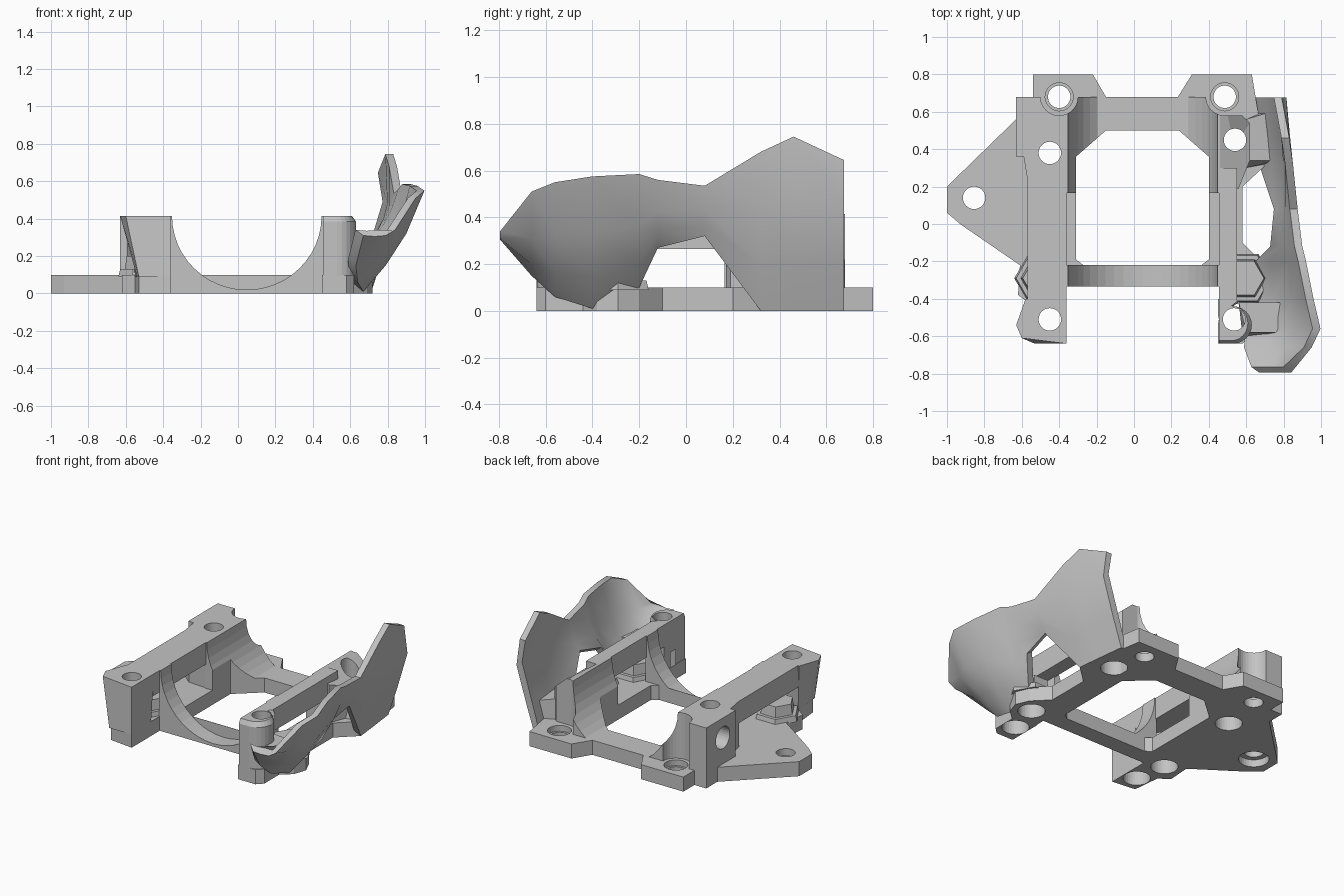
import bpy, bmesh, math

if "Cube" in bpy.data.objects:
    bpy.data.objects.remove(bpy.data.objects["Cube"])

grey = bpy.data.materials.new("plain grey")
grey.diffuse_color = (0.55, 0.55, 0.55, 1)
grey.use_nodes = True
grey.node_tree.nodes["Principled BSDF"].inputs["Base Color"].default_value = grey.diffuse_color
CX = 0.047          # centre of the cradle opening
TOP = 0.415         # top of the rails


def finish(name, bm):
    bmesh.ops.recalc_face_normals(bm, faces=bm.faces)
    me = bpy.data.meshes.new(name)
    bm.to_mesh(me)
    bm.free()
    ob = bpy.data.objects.new(name, me)
    bpy.context.collection.objects.link(ob)
    me.materials.append(grey)
    return ob


def loft(name, low, high):
    """Solid between two matching 3D loops."""
    bm = bmesh.new()
    a = [bm.verts.new(p) for p in low]
    b = [bm.verts.new(p) for p in high]
    n = len(a)
    bm.faces.new(a)
    bm.faces.new(b)
    for i in range(n):
        j = (i + 1) % n
        bm.faces.new((a[i], a[j], b[j], b[i]))
    return finish(name, bm)


def prism(name, pts, z0, z1):
    return loft(name, [(x, y, z0) for x, y in pts], [(x, y, z1) for x, y in pts])


def box(name, x0, x1, y0, y1, z0, z1):
    return prism(name, [(x0, y0), (x1, y0), (x1, y1), (x0, y1)], z0, z1)


def ring(x, y, r, n=32):
    return [(x + r * math.cos(math.tau * i / n), y + r * math.sin(math.tau * i / n)) for i in range(n)]


def boolean(ob, cutters):
    """Subtract helper solids and discard them."""
    for c in cutters:
        m = ob.modifiers.new("bool", "BOOLEAN")
        m.operation, m.object, m.solver = "DIFFERENCE", c, "EXACT"
        dg = bpy.context.evaluated_depsgraph_get()
        me = bpy.data.meshes.new_from_object(ob.evaluated_get(dg))
        ob.modifiers.clear()
        ob.data = me
        bpy.data.objects.remove(c)


def hole(x, y, r, z0=-0.1, z1=0.6):
    return prism("cutter", ring(x, y, r), z0, z1)


def opening():
    """Chamfered central window."""
    return prism("cutter", [(-0.31, -0.19), (-0.27, -0.22), (0.36, -0.22), (0.40, -0.19), (0.40, 0.36),
                            (0.24, 0.5), (-0.15, 0.5), (-0.31, 0.36)], -0.1, 0.6)


rail_holes = [(-0.45, -0.51), (-0.45, 0.38), (0.54, 0.45), (0.535, -0.51)]
tab_holes = [(-0.40, 0.68), (0.485, 0.68)]
bosses = [(-0.49, -0.29), (0.59, -0.29)]

# Base plate with rear tabs and side ear
outline = [(-0.36, -0.64), (-0.36, -0.33), (0.45, -0.33), (0.45, -0.64), (0.58, -0.64), (0.62, -0.6),
           (0.62, -0.44), (0.69, -0.38), (0.72, -0.29), (0.68, -0.2), (0.58, -0.1), (0.58, 0.2),
           (0.71, 0.32), (0.65, 0.68), (0.63, 0.8), (0.31, 0.8), (0.235, 0.68), (-0.15, 0.68),
           (-0.22, 0.8), (-0.54, 0.8), (-0.54, 0.68), (-0.63, 0.68), (-0.63, 0.56), (-1, 0.2),
           (-1, 0.06), (-0.93, 0), (-0.61, -0.22), (-0.62, -0.38), (-0.55, -0.43), (-0.53, -0.62)]
base = prism("base_plate", outline, 0, 0.1)
cuts = [opening(), box("cutter", -0.36, 0.455, -0.4, -0.222, -0.1, 0.6)]
cuts += [hole(-0.855, 0.14, 0.06), hole(-0.855, 0.14, 0.095, -0.1, 0.05)]
cuts += [hole(x, y, 0.085) for x, y in rail_holes + bosses]
cuts += [hole(x, y, 0.06) for x, y in tab_holes]
cuts += [hole(x, y, 0.075, 0.06, 0.2) for x, y in tab_holes]
boolean(base, cuts)


# Cradle arches: half-round saddle in front, side fillets behind
def arch(name, y0, y1):
    prof = [(0.46, TOP), (0.46, 0), (-0.366, 0), (-0.366, TOP)]
    for i in range(25):
        a = math.pi + math.pi * i / 24
        prof.append((CX + 0.4 * math.cos(a), TOP + 0.395 * math.sin(a)))
    return loft(name, [(x, y0, z) for x, z in prof], [(x, y1, z) for x, z in prof])


arch("front_saddle", -0.335, -0.22)
rear = arch("rear_arch_fillets", 0.165, 0.678)
boolean(rear, [opening()] + [hole(x, y, 0.1) for x, y in tab_holes])


def drill(ob, tab, holes):
    """Screw clearances shared by the rail parts."""
    boolean(ob, [hole(*tab, 0.1, 0.05)] + [hole(x, y, 0.06) for x, y in holes]
            + [hole(x, y, 0.085, -0.1, 0.2) for x, y in holes])


# Left rail: bridge, flared front pillar, rear pillar with side bore
low = [(-0.36, -0.64), (-0.53, -0.64), (-0.54, -0.55), (-0.55, -0.43), (-0.36, -0.43)]
high = [(-0.36, -0.64), (-0.6, -0.61), (-0.63, -0.54), (-0.58, -0.4), (-0.36, -0.4)]
left = [loft("left_front_pillar", [(x, y, 0.09) for x, y in low], [(x, y, TOP) for x, y in high]),
        box("left_bridge", -0.57, -0.36, -0.41, 0.3, 0.265, TOP),
        prism("left_rear_pillar", [(-0.36, 0.17), (-0.5, 0.18), (-0.57, 0.24), (-0.59, 0.36), (-0.63, 0.36),
                                   (-0.63, 0.68), (-0.36, 0.68)], 0.09, TOP)]
bore = [(-0.8, y, z) for y, z in ring(0.5, 0.28, 0.075)]
boolean(left[2], [loft("cutter", bore, [(-0.5, y, z) for _, y, z in bore])])
for ob in left:
    drill(ob, tab_holes[0], rail_holes[:2])

# Right rail: rounded front pillar, narrow bridge, rear pillar sloping outward
arc = [(0.53 + 0.1 * math.cos(a), -0.54 + 0.1 * math.sin(a)) for a in
       [-math.pi / 2 + math.pi * i / 12 for i in range(13)]]
foot = [(0.455, -0.64)] + arc + [(0.57, -0.41), (0.455, -0.41)]
cap = [(0.455 + (x - 0.455) * 0.88, -0.41 + (y + 0.41) * 0.93) for x, y in foot]
post = [(0.455, 0.17), (0.5, 0.17), (0.56, 0.19), (0.62, 0.34), (0.62, 0.54), (0.58, 0.58), (0.5, 0.58), (0.455, 0.58)]
right = [prism("right_front_pillar", foot, 0.09, 0.385),
         loft("right_front_pillar_cap", [(x, y, 0.385) for x, y in foot], [(x, y, TOP) for x, y in cap]),
         box("right_bridge", 0.455, 0.55, -0.41, 0.3, 0.265, TOP),
         loft("right_rear_pillar", [(x, y, 0.09) for x, y in post],
              [(x, y, TOP - 0.9 * max(0, x - 0.5)) for x, y in post])]
for ob in right:
    drill(ob, tab_holes[1], rail_holes[2:])

# Hexagonal nut seats under the bridges
for side, (x, y) in zip(("left", "right"), bosses):
    for part, r0, r1, z0, z1 in (("seat", 0.15, 0.14, 0.09, 0.13), ("nut", 0.115, 0.105, 0.13, 0.2)):
        ob = loft(f"{side}_boss_{part}", [(a, b, z0) for a, b in ring(x, y, r0, 6)],
                  [(a, b, z1) for a, b in ring(x, y, r1, 6)])
        boolean(ob, [hole(x, y, 0.07 if part == "nut" else 0.085, -0.1, 0.17)])

# Flared side shield: sections along y, each listed from lower to upper edge as (x, z)
sections = [
    (0.675, [(0.67, 0), (0.74, 0.21), (0.815, 0.46), (0.79, 0.645)]),
    (0.46, [(0.695, 0), (0.765, 0.21), (0.835, 0.47), (0.83, 0.745)]),
    (0.32, [(0.71, 0), (0.775, 0.2), (0.84, 0.45), (0.85, 0.68)]),
    (0.08, [(0.79, 0.32), (0.82, 0.37), (0.85, 0.44), (0.875, 0.535)]),
    (-0.12, [(0.77, 0.27), (0.82, 0.34), (0.865, 0.43), (0.90, 0.56)]),
    (-0.2, [(0.69, 0.1), (0.78, 0.2), (0.87, 0.36), (0.92, 0.585)]),
    (-0.4, [(0.67, 0.01), (0.79, 0.15), (0.89, 0.32), (0.96, 0.575)]),
    (-0.56, [(0.64, 0.06), (0.77, 0.16), (0.90, 0.32), (0.997, 0.55)]),
    (-0.66, [(0.63, 0.15), (0.74, 0.2), (0.86, 0.31), (0.95, 0.51)]),
    (-0.795, [(0.67, 0.31), (0.73, 0.305), (0.79, 0.31), (0.84, 0.34)])]
bm = bmesh.new()
grid = []
for y, row in sections:
    outer = [bm.verts.new((x, y, z)) for x, z in row]
    inner = []
    for i, (x, z) in enumerate(row):
        lift = 0.03 if 0 < i < 3 or (y < 0.2 and i < 3) else 0
        inner.append(bm.verts.new((x - 0.042, y + (0.03 if y < -0.7 else 0), z + lift)))
    grid.append(outer + inner[::-1])
for a, b in zip(grid, grid[1:]):
    for i in range(8):
        j = (i + 1) % 8
        bm.faces.new((a[i], a[j], b[j], b[i]))
bm.faces.new(grid[0])
bm.faces.new(grid[-1])
shield = finish("side_shield", bm)
for p in shield.data.polygons:
    p.use_smooth = True
bpy.context.view_layer.objects.active = shield
shield.select_set(True)
bpy.ops.object.shade_smooth_by_angle(angle=math.radians(30))

# Webs joining the shield to the right rail
loft("rear_web", [(0.6, 0.3, 0.09), (0.71, 0.32, 0.09), (0.69, 0.6, 0.09), (0.6, 0.56, 0.09)],
     [(0.6, 0.34, 0.24), (0.75, 0.34, 0.21), (0.73, 0.6, 0.21), (0.6, 0.56, 0.24)])
loft("front_web", [(0.58, -0.6, 0.12), (0.66, -0.6, 0.12), (0.68, -0.42, 0.09), (0.56, -0.42, 0.09)],
     [(0.6, -0.58, 0.26), (0.8, -0.58, 0.24), (0.82, -0.42, 0.24), (0.56, -0.42, 0.26)])
